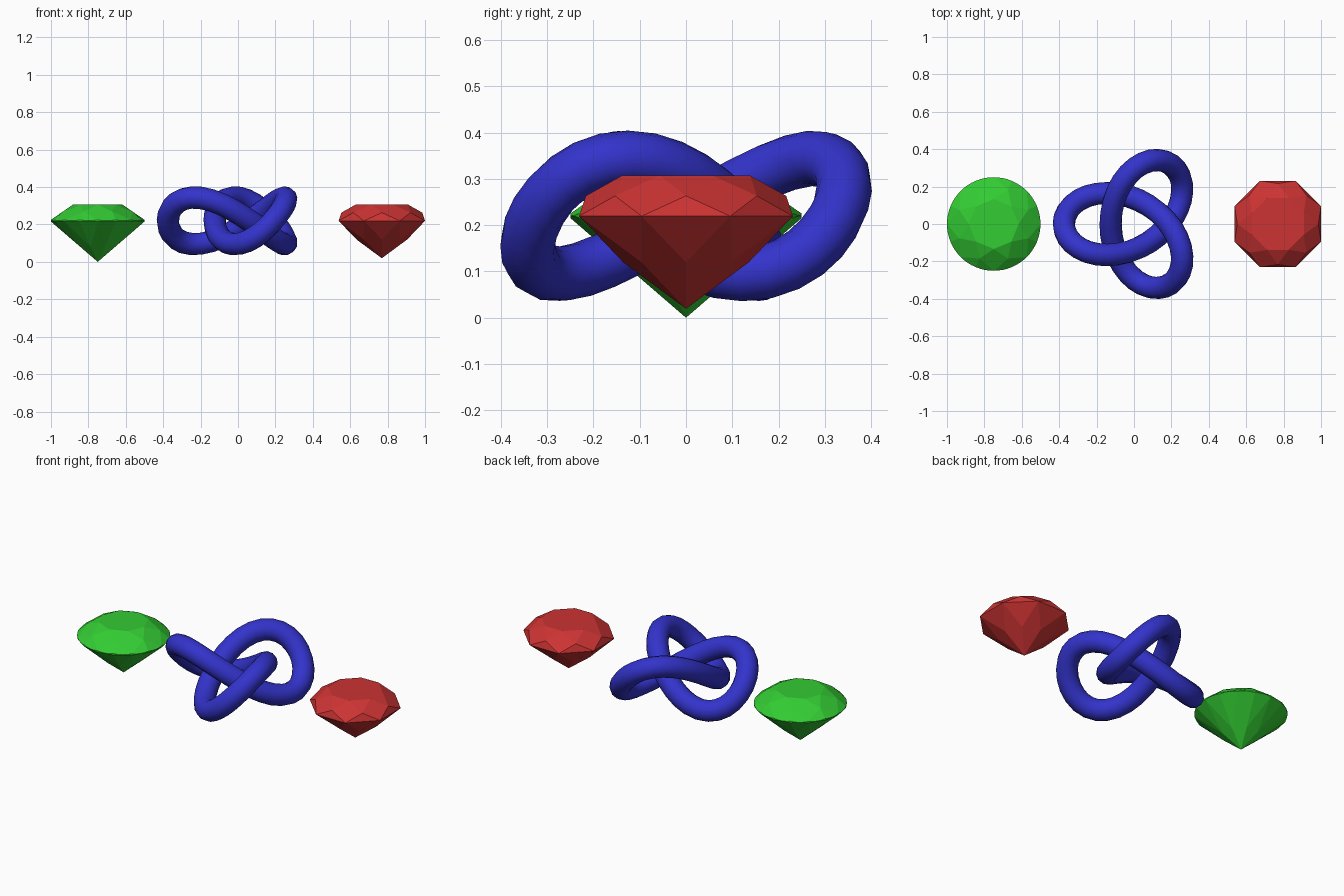
import bpy, bmesh
from math import sin, cos, pi

if "Cube" in bpy.data.objects:
    bpy.data.objects.remove(bpy.data.objects["Cube"])


def material(name, rgb):
    m = bpy.data.materials.new(name)
    m.diffuse_color = (*rgb, 1)
    m.use_nodes = True
    m.node_tree.nodes["Principled BSDF"].inputs["Base Color"].default_value = m.diffuse_color
    return m


def polar(r, a, z):
    return (r * cos(a), r * sin(a), z)


def hull_gem(name, points, location, mat):
    """Convex faceted stone: hull of the corner points, flat facets merged."""
    bm = bmesh.new()
    for p in points:
        bm.verts.new(p)
    bmesh.ops.convex_hull(bm, input=bm.verts[:])
    loose = [v for v in bm.verts if not v.link_faces]
    bmesh.ops.delete(bm, geom=loose, context='VERTS')
    bmesh.ops.dissolve_limit(bm, angle_limit=0.012, verts=bm.verts[:], edges=bm.edges[:])
    bmesh.ops.recalc_face_normals(bm, faces=bm.faces[:])
    me = bpy.data.meshes.new(name)
    bm.to_mesh(me)
    bm.free()
    me.materials.append(mat)
    ob = bpy.data.objects.new(name, me)
    ob.location = location
    bpy.context.collection.objects.link(ob)
    return ob


# Round brilliant: table, crown corners, scalloped girdle, pavilion corners, tip
R, TABLE = 0.25, 0.1335
Z_LOW, Z_HIGH, Z_TOP = 0.2155, 0.225, 0.3055
R_CROWN, R_PAV = 0.20, 0.10
step, half = pi / 4, pi / 8
z_crown = Z_HIGH + (Z_TOP - Z_HIGH) * (R - R_CROWN * cos(half)) / (R - TABLE)
z_pav = Z_LOW * R_PAV * cos(half) / R
chord = R * cos(half / 2)
slope_up = (z_crown - Z_HIGH) / (chord - R_CROWN * cos(half / 2))
slope_down = (Z_LOW - z_pav) / (chord - R_PAV * cos(half / 2))

pts = [(0, 0, 0)]
for k in range(8):
    a = k * step
    pts += [polar(TABLE, a, Z_TOP),
            polar(R_CROWN, a + half, z_crown),
            polar(R_PAV, a + half, z_pav)]
for k in range(64):
    bulge = R * cos((k % 4) * half / 4 - half / 2) - chord
    a = k * pi / 32
    pts += [polar(R, a, Z_HIGH - slope_up * bulge),
            polar(R, a, Z_LOW + slope_down * bulge)]
hull_gem("round_gem", pts, (-0.75, 0, 0), material("green", (0.033, 0.604, 0.033)))

# Eight-sided gem: girdle and table octagons with offset mid rings
r1, r2, h1, h2 = 0.25, 0.15, 0.20, 0.0875
pts = [(0, 0, -h1)]
for k in range(8):
    a = k * step
    pts += [polar(r1 / 2 / cos(half), a, -h1 / 2),
            polar(r1, a + half, 0),
            polar((r1 + r2) / 2 / cos(half), a, h2 / 2),
            polar(r2, a + half, h2)]
hull_gem("octagon_gem", pts, (1 - r1 * cos(half), 0, 0.2195),
         material("red", (0.604, 0.033, 0.033)))

# Trefoil knot: tube swept along a closed three-lobed path
N, S = 64, 0.125
cu = bpy.data.curves.new("trefoil_knot", 'CURVE')
cu.dimensions = '3D'
cu.bevel_depth = 0.06
cu.bevel_resolution = 4
sp = cu.splines.new('POLY')
sp.points.add(N - 1)
for i, p in enumerate(sp.points):
    t = 2 * pi * i / N
    p.co = (-S * (2 * cos(2 * t) + cos(t)), -S * (2 * sin(2 * t) - sin(t)),
            S * sin(3 * t), 1)
sp.use_cyclic_u = True
sp.use_smooth = True
cu.materials.append(material("blue", (0.033, 0.033, 0.604)))
knot = bpy.data.objects.new("trefoil_knot", cu)
knot.location = (0, 0, 0.2195)
bpy.context.collection.objects.link(knot)
bpy.context.view_layer.objects.active = knot
knot.select_set(True)
bpy.ops.object.convert(target='MESH')
